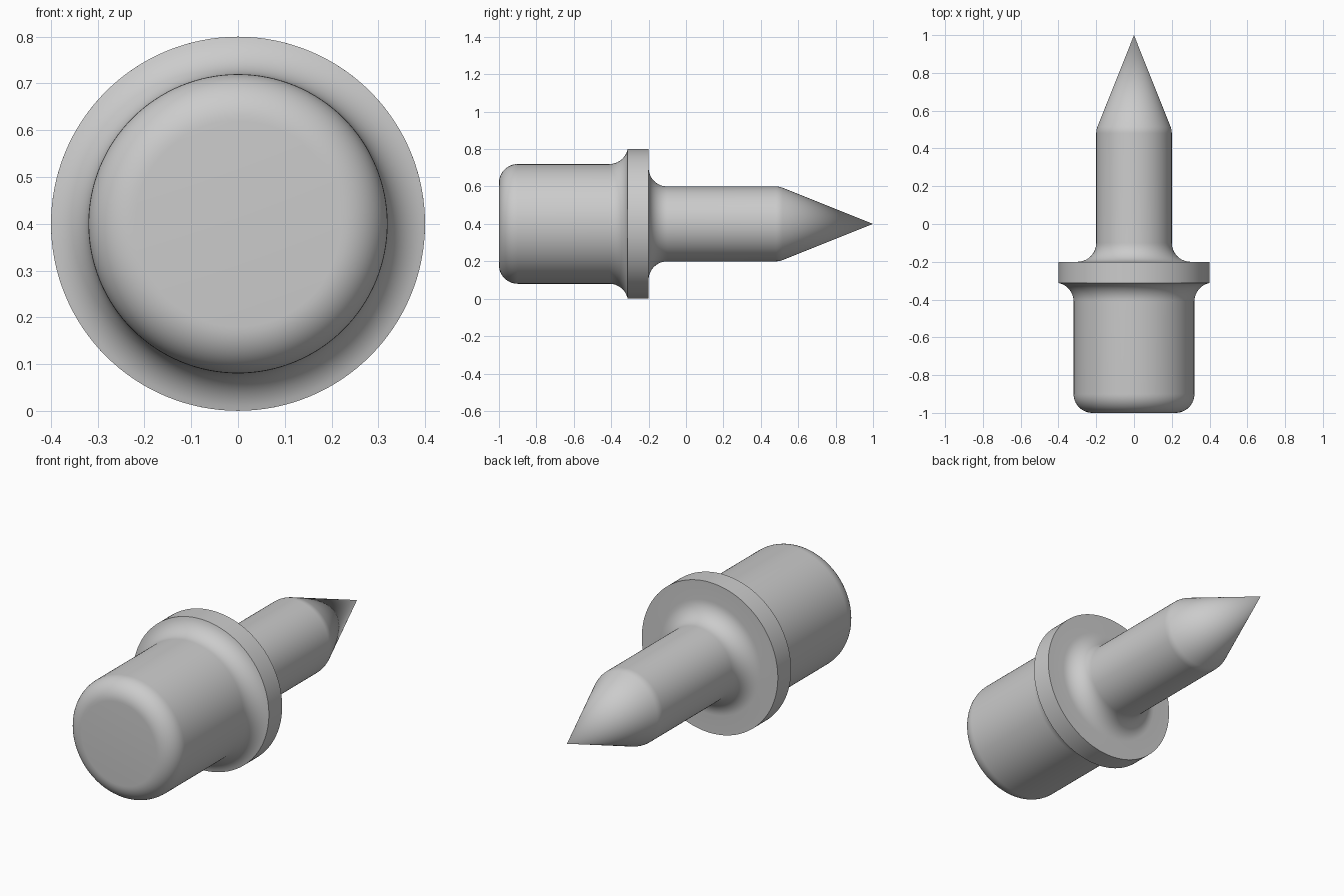
import bpy
import bmesh
from math import sin, cos, radians, atan, pi
from mathutils import Vector

cube = bpy.data.objects.get("Cube")
if cube:
    bpy.data.objects.remove(cube)

AXIS_Z = 0.4      # height of the turning axis
FILLET = 0.1      # radius shared by all rounded corners
SEGMENTS = 128


def arc(radius, along, start, end, steps=12):
    """Rounded corner in the (radius, along-axis) plane, angles in degrees."""
    angles = [radians(start + (end - start) * i / steps) for i in range(steps + 1)]
    return [(radius + FILLET * cos(a), along + FILLET * sin(a)) for a in angles]


# Half profile from the blunt front to the pointed back
taper = atan(0.2 / 0.5) * 180 / pi
profile = [(0, -1)]
profile += arc(0.22, -0.9, -90, 0)              # rounded edge of the head
profile += arc(0.42, -0.41, 180, 101.54)        # fillet from head to collar
profile += [(0.4, -0.2)]                        # collar rim
profile += arc(0.3, -0.1, 270, 180)             # fillet from collar to shaft
profile += arc(0.1, 0.48, 0, taper, 5)          # soft shoulder of the point
profile += [(0, 1)]                             # tip

# Turn the profile around the lengthwise axis
bm = bmesh.new()
verts = [bm.verts.new((r, y, AXIS_Z)) for r, y in profile]
edges = [bm.edges.new(pair) for pair in zip(verts, verts[1:])]
bmesh.ops.spin(bm, geom=verts + edges, cent=Vector((0, 0, AXIS_Z)),
               axis=Vector((0, 1, 0)), angle=2 * pi, steps=SEGMENTS)
bmesh.ops.remove_doubles(bm, verts=bm.verts, dist=0.0001)
bmesh.ops.recalc_face_normals(bm, faces=bm.faces)
mesh = bpy.data.meshes.new("turned_pin")
bm.to_mesh(mesh)
bm.free()

pin = bpy.data.objects.new("turned_pin", mesh)
bpy.context.collection.objects.link(pin)

# Plain grey finish
grey = bpy.data.materials.new("light_grey")
grey.use_nodes = True
colour = (0.6, 0.6, 0.6, 1)
grey.diffuse_color = colour
grey.node_tree.nodes["Principled BSDF"].inputs["Base Color"].default_value = colour
mesh.materials.append(grey)

# Smooth curves, crisp collar edges
bpy.ops.object.select_all(action="DESELECT")
pin.select_set(True)
bpy.context.view_layer.objects.active = pin
bpy.ops.object.shade_smooth_by_angle(angle=radians(30))
